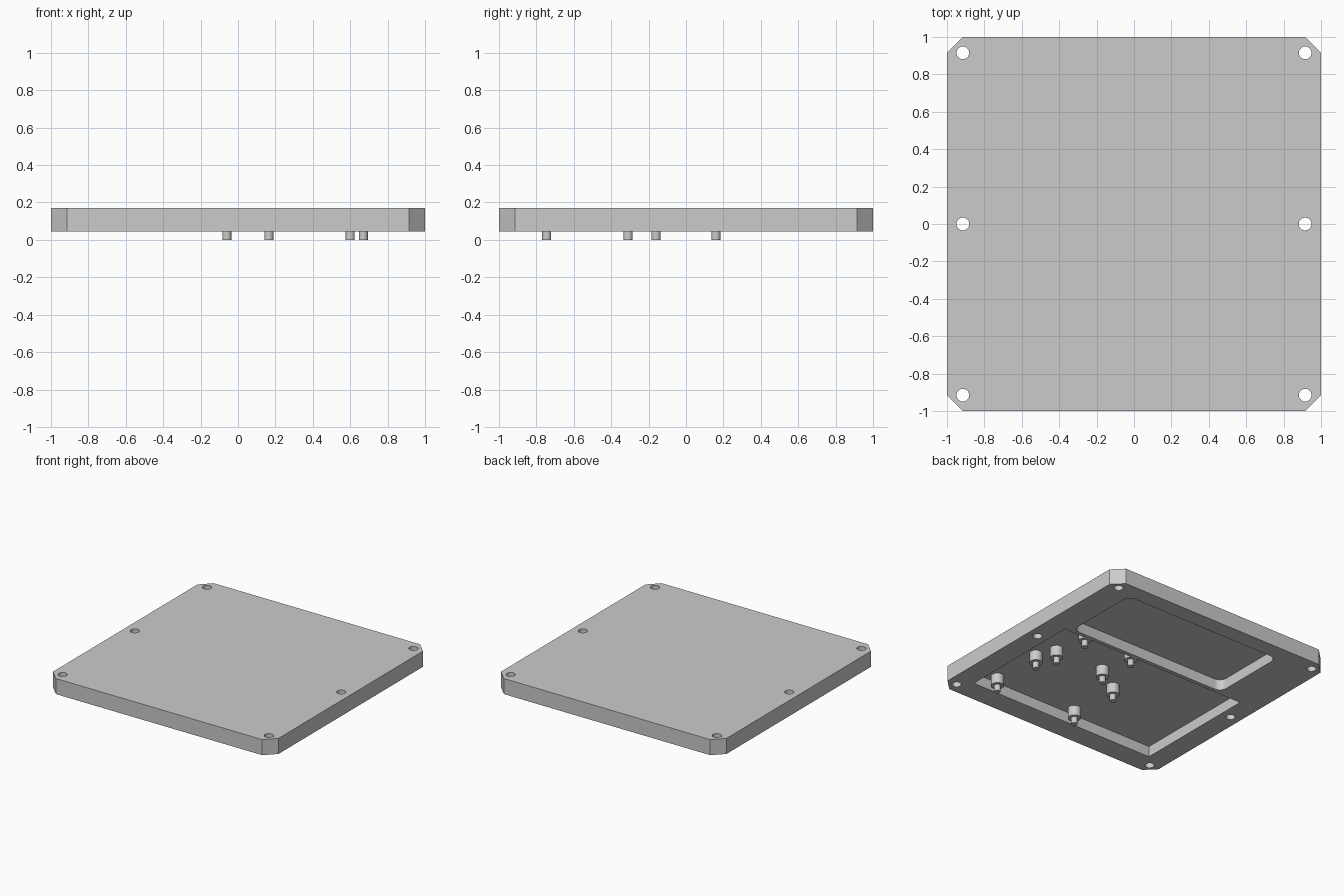
import bpy, bmesh, math

if "Cube" in bpy.data.objects:
    bpy.data.objects.remove(bpy.data.objects["Cube"])

Z0, Z1, FLOOR = 0.045, 0.17, 0.13   # plate underside, plate top, pocket ceiling

grey = bpy.data.materials.new("light grey metal")
grey.diffuse_color = (0.6, 0.6, 0.6, 1)
grey.use_nodes = True
grey.node_tree.nodes["Principled BSDF"].inputs["Base Color"].default_value = grey.diffuse_color


def prism(name, outline, z0, z1):
    """Extrude a flat counter-clockwise outline from z0 to z1."""
    bm = bmesh.new()
    low = bm.faces.new([bm.verts.new((x, y, z0)) for x, y in outline])
    top = bmesh.ops.extrude_face_region(bm, geom=[low])["geom"]
    for v in top:
        if isinstance(v, bmesh.types.BMVert):
            v.co.z = z1
    bmesh.ops.recalc_face_normals(bm, faces=bm.faces)
    mesh = bpy.data.meshes.new(name)
    bm.to_mesh(mesh)
    bm.free()
    mesh.materials.append(grey)
    ob = bpy.data.objects.new(name, mesh)
    bpy.context.collection.objects.link(ob)
    return ob


def circle(cx, cy, r, n=32):
    return [(cx + r * math.cos(2 * math.pi * i / n), cy + r * math.sin(2 * math.pi * i / n))
            for i in range(n)]


def rectangle(x0, x1, y0, y1, r=0.0, n=8):
    """Rectangle outline; r rounds the corners with n segments, n=1 chamfers them."""
    if r == 0:
        return [(x0, y0), (x1, y0), (x1, y1), (x0, y1)]
    centres = [(x1 - r, y1 - r), (x0 + r, y1 - r), (x0 + r, y0 + r), (x1 - r, y0 + r)]
    return [(cx + r * math.cos(math.pi / 2 * (k + i / n)), cy + r * math.sin(math.pi / 2 * (k + i / n)))
            for k, (cx, cy) in enumerate(centres) for i in range(n + 1)]


def smooth(ob):
    bpy.ops.object.select_all(action='DESELECT')
    ob.select_set(True)
    bpy.context.view_layer.objects.active = ob
    bpy.ops.object.shade_smooth_by_angle(angle=math.radians(30))


# Cover plate with chamfered corners
plate = prism("cover_plate", rectangle(-1, 1, -1, 1, 0.085, 1), Z0, Z1)

# Pockets in the underside and six through holes
cutters = [prism("square_pocket_cutter", rectangle(-0.83, 0.83, -0.82, 0.208), -0.1, FLOOR),
           prism("round_pocket_cutter", rectangle(-0.622, 0.778, 0.24, 0.868, 0.06), -0.1, FLOOR)]
for x in (-0.915, 0.915):
    for y in (-0.915, 0, 0.915):
        cutters.append(prism("screw_hole_cutter", circle(x, y, 0.034), -0.1, 0.3))

bpy.context.view_layer.objects.active = plate
for c in cutters:
    mod = plate.modifiers.new("cut", 'BOOLEAN')
    mod.operation, mod.solver, mod.object = 'DIFFERENCE', 'EXACT', c
    bpy.ops.object.modifier_apply(modifier=mod.name)
    bpy.data.objects.remove(c)
smooth(plate)

# Stepped standoffs hanging from the square pocket
spots = [(x, y) for x in (0.67, -0.06) for y in (-0.31, -0.745)]
spots += [(x, y) for x in (0.6, 0.165) for y in (-0.16, 0.16)]
for x, y in spots:
    smooth(prism("standoff", circle(x, y, 0.048), 0.05, FLOOR))
    smooth(prism("standoff_pin", circle(x, y, 0.024), 0.0, 0.05))
